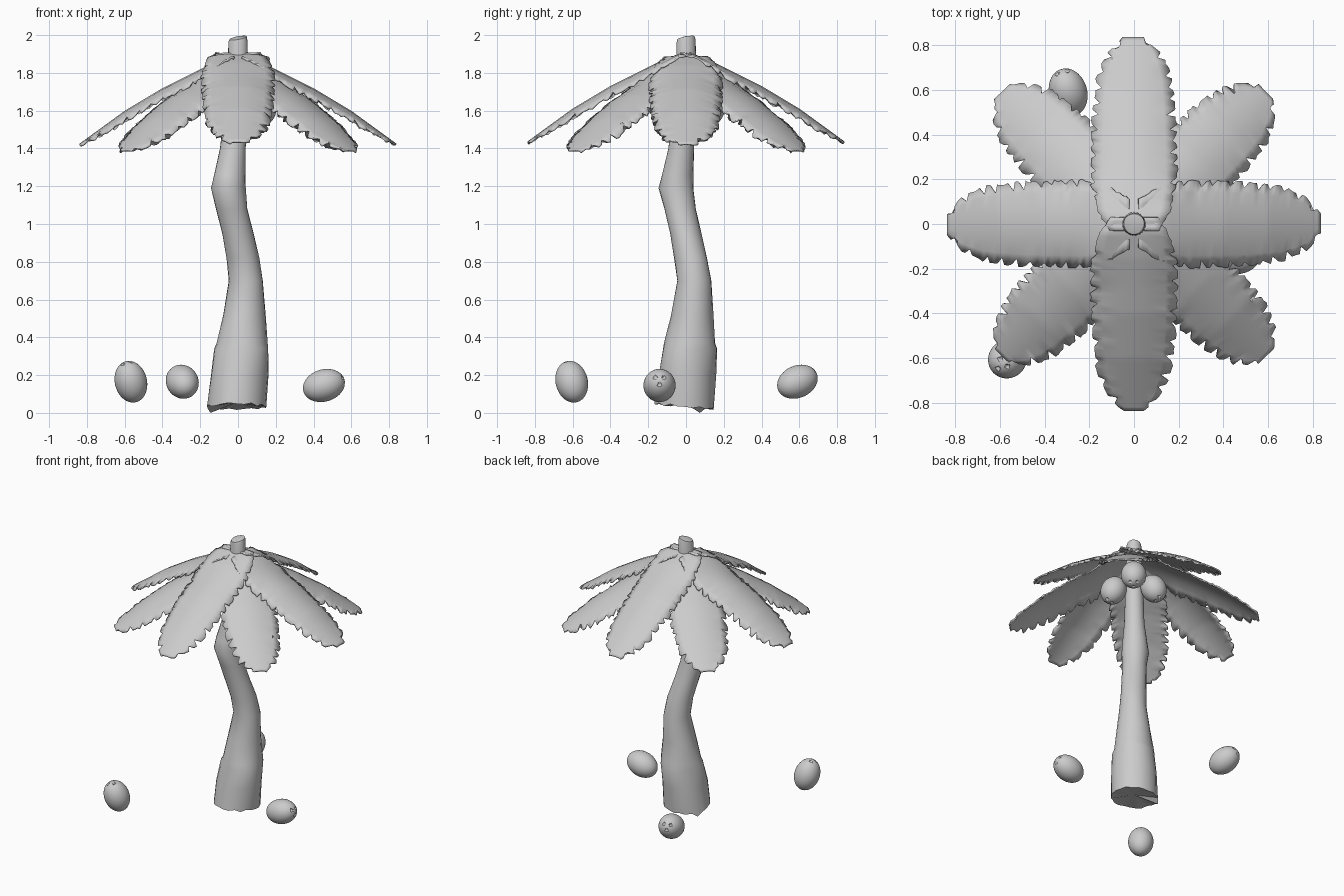
import bpy, bmesh, math, random
from mathutils import Vector

if "Cube" in bpy.data.objects:
    bpy.data.objects.remove(bpy.data.objects["Cube"])

random.seed(7)


def make_object(name, bm, angle=40):
    bmesh.ops.recalc_face_normals(bm, faces=bm.faces[:])
    mesh = bpy.data.meshes.new(name)
    bm.to_mesh(mesh)
    bm.free()
    ob = bpy.data.objects.new(name, mesh)
    bpy.context.collection.objects.link(ob)
    bpy.ops.object.select_all(action='DESELECT')
    ob.select_set(True)
    bpy.context.view_layer.objects.active = ob
    bpy.ops.object.shade_smooth_by_angle(angle=math.radians(angle))
    return ob


def lerp_table(table, t):
    for (a, va), (b, vb) in zip(table, table[1:]):
        if t <= b:
            return va + (vb - va) * max(0, (t - a) / (b - a))
    return table[-1][1]


# Trunk: rings bending along the x = y diagonal (height, centre offset, radius)
def build_trunk():
    rings = [(0.04, -0.007, 0.157), (0.2, 0.006, 0.152), (0.34, 0.02, 0.143),
             (0.37, 0.022, 0.135), (0.52, 0.032, 0.112), (0.7, 0.043, 0.09),
             (0.82, 0.026, 0.087), (0.95, -0.002, 0.083), (1.08, -0.032, 0.083),
             (1.19, -0.051, 0.092), (1.26, -0.045, 0.083), (1.4, -0.026, 0.068),
             (1.6, -0.01, 0.062), (1.8, 0.0, 0.055), (1.97, 0.0, 0.05),
             (1.985, 0.0, 0.046)]
    n = 24
    bm = bmesh.new()
    loops = []
    for i, (z, c, r) in enumerate(rings):
        loop = []
        for k in range(n):
            a = 2 * math.pi * k / n
            rr = r * (1 + 0.025 * math.sin(3 * a + 2.1 * i))
            zz = z
            if i == 0:   # ragged foot with one low splinter
                zz = 0.035 - 0.012 * math.sin(a) + random.uniform(-0.008, 0.008)
                if k == 10:
                    zz = 0.0
            if i >= len(rings) - 2:   # slanted tip
                zz += 0.012 * math.cos(a - math.pi / 4)
            loop.append(bm.verts.new((c + rr * math.cos(a), c + rr * math.sin(a), zz)))
        loops.append(loop)
    for lo, hi in zip(loops, loops[1:]):
        for k in range(n):
            bm.faces.new((lo[k], lo[(k + 1) % n], hi[(k + 1) % n], hi[k]))
    for loop, tip in ((loops[0], (-0.007, -0.007, 0.055)), (loops[-1], (0, 0, 1.995))):
        v = bm.verts.new(tip)
        for k in range(n):
            bm.faces.new((loop[k], loop[(k + 1) % n], v))
    make_object("trunk", bm)


# Leaf: arched sheet with torn edges, drooping outwards
RIB = [(-0.04, 1.905), (0.04, 1.895), (0.15, 1.85), (0.4, 1.725), (0.6, 1.605), (0.84, 1.43)]
WIDTH = [(0, 0.11), (0.1, 0.16), (0.25, 0.195), (0.6, 0.187), (0.8, 0.165),
         (0.92, 0.12), (1.0, 0.045)]
COLS = [-1, -0.72, -0.36, 0, 0.36, 0.72, 1]


def notch_pattern(count):
    cuts = [0.0] * count
    i = int(count * 0.2)
    while i < count - 1:
        cuts[i] = random.uniform(0.02, 0.05) * (0.5 + 0.5 * i / count)
        i += random.randint(3, 5)
    return cuts


def build_leaf(name, angle, start, drop):
    count, end = 52, 0.835
    d = Vector((math.cos(angle), math.sin(angle), 0))
    side = Vector((-d.y, d.x, 0))
    bm = bmesh.new()
    cuts = {-1: notch_pattern(count), 1: notch_pattern(count)}
    rows = []
    for i in range(count):
        t = i / (count - 1)
        r = start + (end - start) * t
        w = lerp_table(WIDTH, t)
        row = []
        for u in COLS:
            across, rr, wob = u * w, r, 0.0
            if abs(u) == 1:
                cut = cuts[u][i]
                across = u * (w - min(cut, w * 0.26) + random.uniform(-0.005, 0.005))
                rr -= cut * 0.25
                wob = random.uniform(-0.008, 0.008)
            droop = 0.055 * min(1, 0.2 + max(r, 0) / 0.35)
            z = lerp_table(RIB, rr) - drop - droop * (across / 0.19) ** 2 + wob
            row.append(bm.verts.new(d * rr + side * across + Vector((0, 0, z))))
        rows.append(row)
    for a, b in zip(rows, rows[1:]):
        for k in range(len(COLS) - 1):
            bm.faces.new((a[k], b[k], b[k + 1], a[k + 1]))
    ob = make_object(name, bm, 50)
    mod = ob.modifiers.new("thickness", 'SOLIDIFY')
    mod.thickness = 0.01
    mod.offset = 0


# Coconut: egg with three small eyes at one end
def build_coconut(name, pos, axis, long=0.113, short=0.085):
    bm = bmesh.new()
    bmesh.ops.create_uvsphere(bm, u_segments=48, v_segments=36, radius=1)
    eyes = [Vector((0.3 * math.cos(a), 0.3 * math.sin(a), 0.95)).normalized()
            for a in (0.5, 2.6, 4.7)]
    q = Vector(axis).normalized().to_track_quat('Z', 'Y')
    for v in bm.verts:
        p = v.co.copy()
        dent = 0.9 if any(p.angle(e) < 0.1 for e in eyes) else 1.0
        v.co = q @ Vector((p.x * short, p.y * short, p.z * long)) * dent + Vector(pos)
    make_object(name, bm, 60)


build_trunk()
for i in range(4):
    a = i * math.pi / 2
    build_leaf(f"upper_leaf_{i + 1}", a, -0.03 if i % 2 else 0.02, 0.0 if i % 2 else 0.012)
    build_leaf(f"lower_leaf_{i + 1}", a + math.pi / 4, 0.05, 0.045)

# Fallen coconuts
build_coconut("fallen_coconut_1", (-0.567, -0.605, 0.165), (-0.25, -0.25, 1))
build_coconut("fallen_coconut_2", (-0.295, 0.59, 0.165), (-0.3, 1, 0.45))
build_coconut("fallen_coconut_3", (0.455, -0.14, 0.145), (1, 0, 0.3))

# Hanging cluster on the back right of the trunk (outward, sideways, height)
for i, (out, lat, z) in enumerate([(0.14, 0.01, 1.67), (0.03, -0.135, 1.62), (0.03, 0.135, 1.62)]):
    s = math.sqrt(0.5)
    x, y = (out - lat) * s, (out + lat) * s
    build_coconut(f"hanging_coconut_{i + 1}", (x, y, z), (x * 3, y * 3, -1), 0.1, 0.085)
